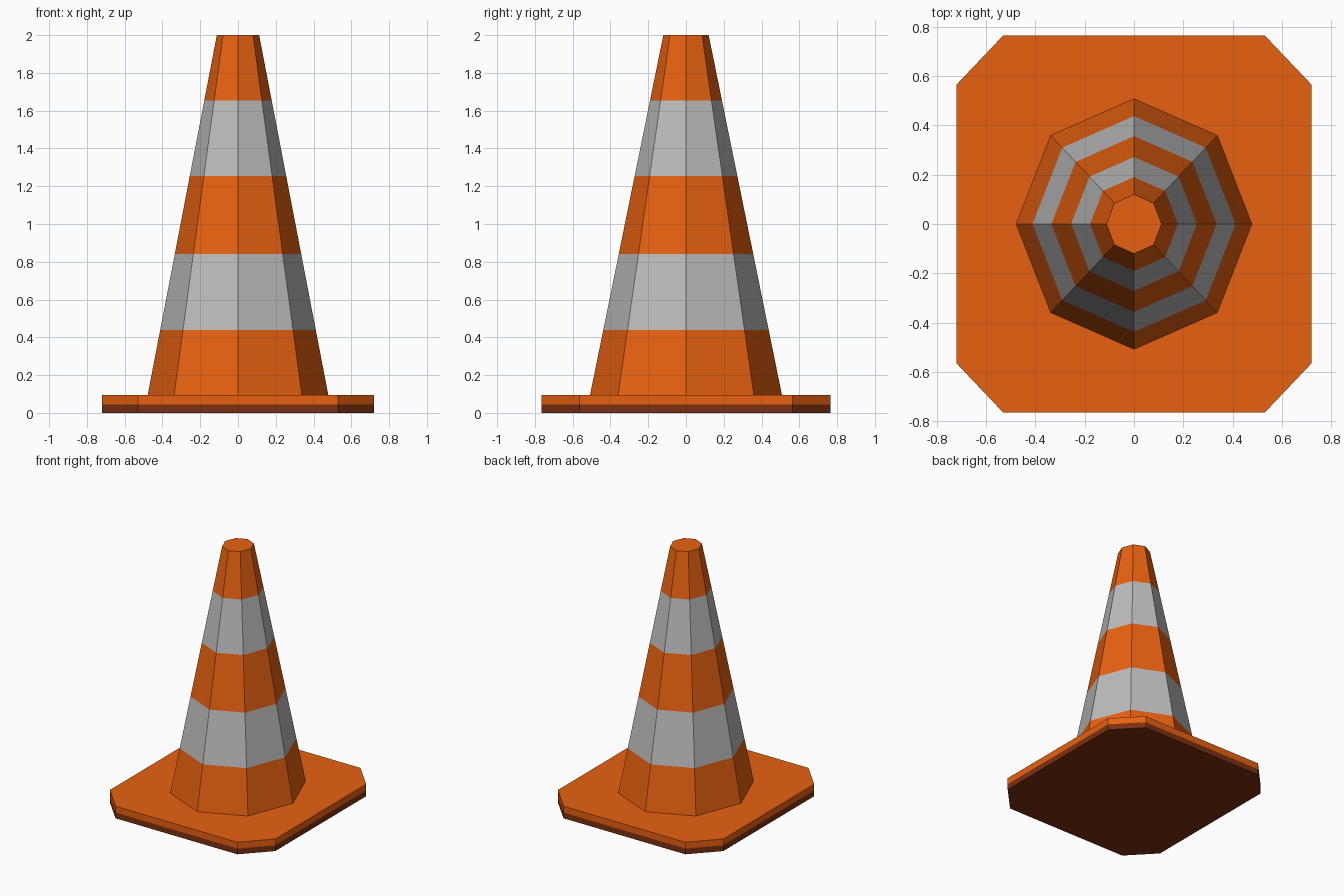
import bpy, bmesh
from math import cos, sin, pi

cube = bpy.data.objects.get("Cube")
if cube:
    bpy.data.objects.remove(cube, do_unlink=True)


def material(name, rgb):
    m = bpy.data.materials.new(name)
    m.use_nodes = True
    m.diffuse_color = (*rgb, 1)
    m.node_tree.nodes["Principled BSDF"].inputs["Base Color"].default_value = (*rgb, 1)
    return m


orange = material("orange", (0.80, 0.12, 0.005))
grey = material("light grey", (0.50, 0.50, 0.50))
brown = material("dark brown", (0.20, 0.03, 0.005))


def loft(name, rings, materials, bands, cap_bottom, cap_top):
    """Skin a stack of (outline, z) rings; bands gives a material index per level."""
    bm = bmesh.new()
    loops = [[bm.verts.new((x, y, z)) for x, y in outline] for outline, z in rings]
    n = len(loops[0])
    for low, high, index in zip(loops, loops[1:], bands):
        for i in range(n):
            j = (i + 1) % n
            bm.faces.new((low[i], low[j], high[j], high[i])).material_index = index
    if cap_bottom:
        bm.faces.new(loops[0][::-1]).material_index = bands[0]
    if cap_top:
        bm.faces.new(loops[-1]).material_index = bands[-1]
    mesh = bpy.data.meshes.new(name)
    bm.to_mesh(mesh)
    bm.free()
    for m in materials:
        mesh.materials.append(m)
    obj = bpy.data.objects.new(name, mesh)
    bpy.context.collection.objects.link(obj)
    return obj


# Base plate: rectangle with cut corners, dark underside layer
X, Y, CX, CY = 0.72, 0.765, 0.53, 0.565
plate = [(X, -CY), (X, CY), (CX, Y), (-CX, Y), (-X, CY), (-X, -CY), (-CX, -Y), (CX, -Y)]
BASE_TOP = 0.095
loft("base_plate", [(plate, z) for z in (0, 0.045, BASE_TOP)], [orange, brown], [1, 0], True, True)

# Eight-sided tapered cone with two reflective bands
def octagon(z):
    t = (z - BASE_TOP) / (2 - BASE_TOP)
    rx, ry = 0.478 + t * (0.112 - 0.478), 0.508 + t * (0.12 - 0.508)
    return [(rx * cos(k * pi / 4), ry * sin(k * pi / 4)) for k in range(8)]


levels = [BASE_TOP, 0.44, 0.84, 1.255, 1.655, 2]
loft("cone", [(octagon(z), z) for z in levels], [orange, grey], [0, 1, 0, 1, 0], False, True)
